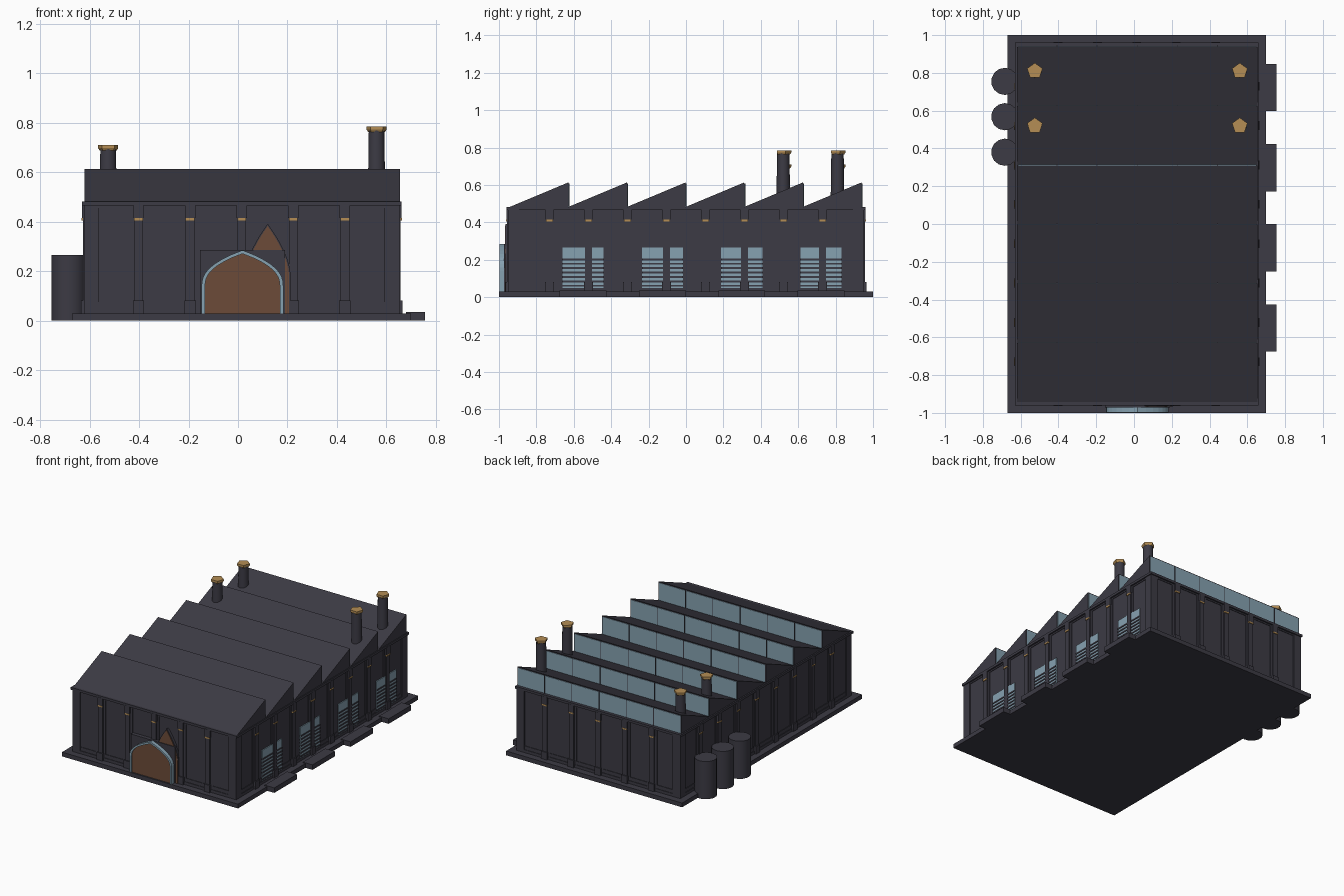
import bpy, bmesh, math
from mathutils import Matrix, Vector

if "Cube" in bpy.data.objects:
    bpy.data.objects.remove(bpy.data.objects["Cube"])


def material(name, rgb):
    m = bpy.data.materials.new(name)
    m.use_nodes = True
    col = (*rgb, 1)
    m.diffuse_color = col
    m.node_tree.nodes["Principled BSDF"].inputs["Base Color"].default_value = col
    return m


STONE = material("dark stone", (0.045, 0.043, 0.058))
GLASS = material("blue glass", (0.24, 0.36, 0.44))
BRASS = material("brass", (0.46, 0.27, 0.09))
WOOD = material("brown wood", (0.15, 0.07, 0.04))

CX = 0.015            # building centre line
HX, HY = 0.63, 0.945  # half size of the wall core


def finish(bm, name, mat, smooth=False):
    bmesh.ops.recalc_face_normals(bm, faces=bm.faces)
    me = bpy.data.meshes.new(name)
    bm.to_mesh(me)
    bm.free()
    me.materials.append(mat)
    ob = bpy.data.objects.new(name, me)
    bpy.context.collection.objects.link(ob)
    if smooth:
        bpy.ops.object.select_all(action='DESELECT')
        ob.select_set(True)
        bpy.context.view_layer.objects.active = ob
        bpy.ops.object.shade_smooth_by_angle(angle=math.radians(40))
    return ob


def boxes(name, mat, items):
    """Each item is x0, x1, y0, y1, z0, z1."""
    bm = bmesh.new()
    for x0, x1, y0, y1, z0, z1 in items:
        mx = Matrix.Translation(((x0 + x1) / 2, (y0 + y1) / 2, (z0 + z1) / 2))
        mx = mx @ Matrix.Diagonal((x1 - x0, y1 - y0, z1 - z0, 1))
        bmesh.ops.create_cube(bm, size=1, matrix=mx)
    return finish(bm, name, mat)


def drums(name, mat, items, sides, smooth=False):
    """Each item is x, y, z0, z1, bottom radius, top radius."""
    bm = bmesh.new()
    for x, y, z0, z1, r0, r1 in items:
        bmesh.ops.create_cone(bm, cap_ends=True, segments=sides, radius1=r0, radius2=r1,
                              depth=z1 - z0, matrix=Matrix.Translation((x, y, (z0 + z1) / 2)))
    return finish(bm, name, mat, smooth)


def prism(name, mat, points, offset):
    """Extrude a closed outline of 3D points along an offset."""
    bm = bmesh.new()
    face = bm.faces.new([bm.verts.new(p) for p in points])
    new = bmesh.ops.extrude_face_region(bm, geom=[face])["geom"]
    bmesh.ops.translate(bm, vec=Vector(offset),
                        verts=[v for v in new if isinstance(v, bmesh.types.BMVert)])
    return finish(bm, name, mat)


def around(along, width, out, z0, z1, sides):
    """Boxes standing on the wall faces at positions along each side."""
    res = []
    for a in along:
        a0, a1 = a - width / 2, a + width / 2
        for s in (-1, 1):
            if sides == "ends":
                y0, y1 = sorted((s * (HY - 0.01), s * (HY + out)))
                res.append((CX + a0, CX + a1, y0, y1, z0, z1))
            else:
                x0, x1 = sorted((s * (HX - 0.01), s * (HX + out)))
                res.append((CX + x0, CX + x1, a0, a1, z0, z1))
    return res


def ring(out, z0, z1):
    return (CX - HX - out, CX + HX + out, -HY - out, HY + out, z0, z1)


# Base slab and loading steps
boxes("base_slab", STONE, [(CX - 0.685, CX + 0.685, -1, 1, 0, 0.03)])
DOCKS = [-0.55 + 0.424 * i for i in range(4)]
boxes("loading_steps", STONE, [(0.68, 0.755, y - 0.125, y + 0.125, 0, 0.035) for y in DOCKS])

# Walls with raised bands that leave recessed panels
boxes("wall_core", STONE, [ring(0, 0.02, 0.475)])
boxes("plinth_and_cornice", STONE,
      [ring(0.008, 0.03, 0.05), ring(0.004, 0.05, 0.075), ring(0.004, 0.455, 0.467), ring(0.015, 0.465, 0.482)])

END = [0.2085 * i for i in range(-2, 3)]
SIDE = [0.2085 * (i + 0.5) for i in range(-4, 4)]


def pilasters(name, mat, width, out, z0, z1):
    boxes(name, mat, around(END, width, out, z0, z1, "ends") + around(SIDE, width, out, z0, z1, "sides"))


pilasters("panel_stiles", STONE, 0.072, 0.004, 0.03, 0.46)
pilasters("pilasters", STONE, 0.036, 0.012, 0.03, 0.47)
pilasters("pilaster_feet", STONE, 0.046, 0.019, 0.03, 0.082)
pilasters("pilaster_brass_bands", BRASS, 0.036, 0.017, 0.405, 0.415)
pilasters("pilaster_heads", STONE, 0.042, 0.016, 0.415, 0.47)
corners = [(CX + sx * (HX - 0.022) - 0.03, CX + sx * (HX - 0.022) + 0.03,
            sy * (HY - 0.022) - 0.03, sy * (HY - 0.022) + 0.03, 0.03, 0.47)
           for sx in (-1, 1) for sy in (-1, 1)]
boxes("corner_piers", STONE, corners)

# Louvred windows on the loading side
WX = CX + HX
boxes("window_glass", GLASS, [(WX - 0.005, WX + 0.006, y - 0.11, y + 0.11, 0.045, 0.265) for y in DOCKS])
boxes("window_louvres", STONE,
      [(WX, WX + 0.010, y - 0.11, y + 0.11, z, z + 0.010)
       for y in DOCKS for z in [0.056 + 0.0235 * i for i in range(7)]])

# Sawtooth roof with a glazed back on each tooth
PITCH = 0.3135
RX = 0.6375
CXR = CX + 0.002
for i in range(6):
    y0 = -0.943 + PITCH * i
    y1 = y0 + PITCH
    prism(f"roof_tooth_{i + 1}", STONE,
          [(CXR - RX, y0, 0.478), (CXR - RX, y1, 0.478), (CXR - RX, y1, 0.613), (CXR - RX, y0, 0.482)],
          (2 * RX, 0, 0))
    boxes(f"roof_glazing_{i + 1}", GLASS,
          [(CXR - RX + 0.006, CXR + RX - 0.006, y1 - 0.004, y1 + 0.003, 0.483, 0.606)])
    boxes(f"glazing_bars_{i + 1}", STONE,
          [(CXR + a - 0.002, CXR + a + 0.002, y1, y1 + 0.006, 0.483, 0.608)
           for a in [0.2125 * k for k in range(-2, 3)]])

# Chimneys with brass caps
shafts, caps = [], []
for x, top in ((-0.525, 0.71), (0.56, 0.785)):
    for y in (0.52, 0.81):
        shafts.append((x, y, 0.5, top - 0.015, 0.037, 0.033))
        caps += [(x, y, top - 0.022, top - 0.012, 0.036, 0.043), (x, y, top - 0.012, top, 0.043, 0.043)]
drums("chimney_shafts", STONE, shafts, 10, True)
drums("chimney_caps", BRASS, caps, 5)

# Storage tanks
drums("storage_tanks", STONE, [(-0.684, y, 0, 0.265, 0.072, 0.072) for y in (0.755, 0.568, 0.38)], 14, True)


def arch(cx, half, z0, spring, top, y, power, steps=8):
    """Pointed arch outline in the plane at y."""
    right = [(cx + half * (1 - t ** power), y, spring + (top - spring) * t)
             for t in [k / steps for k in range(steps + 1)]]
    left = [(2 * cx - p[0], y, p[2]) for p in reversed(right[:-1])]
    return [(cx + half, y, z0)] + right + left + [(cx - half, y, z0)]


# Tall pointed doorway behind the main gate
prism("rear_door_frame", STONE, arch(0.12, 0.092, 0.03, 0.19, 0.392, -0.964, 1.6), (0, 0.03, 0))
prism("rear_door_panel", WOOD, arch(0.12, 0.086, 0.03, 0.19, 0.383, -0.967, 1.6), (0, 0.03, 0))

# Main gate: backing slab, blue arched rim and wooden leaf
GX = 0.018
boxes("gate_surround", STONE, [(GX - 0.172, GX + 0.172, -0.972, -0.94, 0.03, 0.285)])
outer = arch(GX, 0.165, 0.03, 0.14, 0.285, -0.998, 2.4)
inner = arch(GX, 0.151, 0.03, 0.14, 0.271, -0.998, 2.4)
bm = bmesh.new()
back = Vector((0, 0.03, 0))
rows = [[bm.verts.new(Vector(p) + off) for p in line]
        for line, off in ((outer, back), (outer, back * 0), (inner, back * 0), (inner, back))]
for ra, rb in zip(rows, rows[1:] + rows[:1]):
    for k in range(len(ra) - 1):
        bm.faces.new((ra[k], ra[k + 1], rb[k + 1], rb[k]))
bm.faces.new([r[0] for r in rows])
bm.faces.new([r[-1] for r in rows])
finish(bm, "gate_rim", GLASS)
prism("gate_leaf", WOOD, arch(GX, 0.153, 0.03, 0.14, 0.273, -0.990, 2.4), (0, 0.025, 0))
